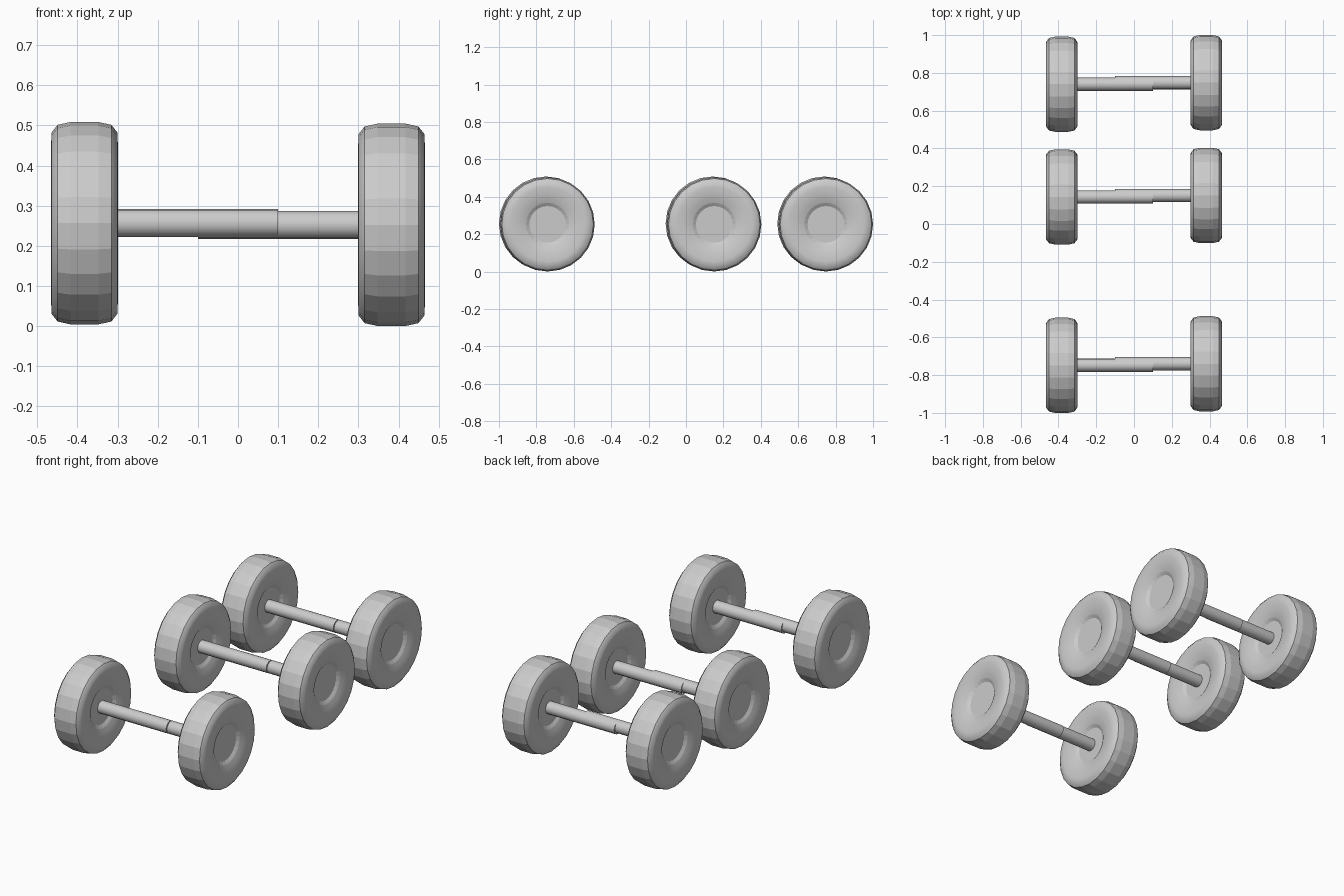
import bpy, bmesh, math
from mathutils import Matrix, Vector

cube = bpy.data.objects.get("Cube")
if cube:
    bpy.data.objects.remove(cube, do_unlink=True)

grey = bpy.data.materials.new("light_grey")
grey.use_nodes = True
colour = (0.6, 0.6, 0.6, 1)
grey.diffuse_color = colour
grey.node_tree.nodes["Principled BSDF"].inputs["Base Color"].default_value = colour

SIDES = 24
HUB_RADIUS = 0.098
HUB_DEPTH = 0.055
# Half of the tyre section: (distance from wheel middle, radius)
SECTION = [(HUB_DEPTH, HUB_RADIUS), (0.066, 0.115), (0.075, 0.14), (0.081, 0.17),
           (0.083, 0.2), (0.082, 0.226), (0.067, 0.245), (0.035, 0.252)]


def add_object(name, mesh, location):
    obj = bpy.data.objects.new(name, mesh)
    obj.location = location
    bpy.context.collection.objects.link(obj)
    return obj


def tyre_mesh():
    """Section swept round the x axis, with flat tread and smooth sidewalls."""
    bm = bmesh.new()
    points = SECTION + [(-x, r) for x, r in reversed(SECTION)]
    rings = []
    for i in range(SIDES):
        a = math.tau * i / SIDES
        rings.append([bm.verts.new((x, r * math.cos(a), r * math.sin(a))) for x, r in points])
    for i, ring in enumerate(rings):
        following = rings[(i + 1) % SIDES]
        for j in range(len(points) - 1):
            face = bm.faces.new((ring[j], ring[j + 1], following[j + 1], following[j]))
            face.smooth = abs(face.calc_center_median().x) > 0.07
    bmesh.ops.recalc_face_normals(bm, faces=bm.faces)
    return finish(bm, "tyre")


def rod_mesh(name, radius, length, sides):
    """Capped cylinder along x with smooth sides."""
    bm = bmesh.new()
    bmesh.ops.create_cone(bm, cap_ends=True, segments=sides, radius1=radius, radius2=radius,
                          depth=length, matrix=Matrix.Rotation(math.pi / 2, 4, "Y"))
    for face in bm.faces:
        face.smooth = len(face.verts) == 4
    for edge in bm.edges:
        edge.smooth = all(f.smooth for f in edge.link_faces)
    return finish(bm, name)


def finish(bm, name):
    mesh = bpy.data.meshes.new(name)
    bm.to_mesh(mesh)
    bm.free()
    mesh.materials.append(grey)
    return mesh


tyre = tyre_mesh()
hub = rod_mesh("hub", HUB_RADIUS, HUB_DEPTH * 2, SIDES)
half_axle = rod_mesh("half_axle", 0.035, 0.44, 16)

# Three axles, each of two overlapping halves that sit slightly out of line
for row, y in (("front", -0.744), ("middle", 0.147), ("rear", 0.744)):
    for side, s in (("left", 1), ("right", -1)):
        centre = Vector((s * 0.3825, y + s * 0.004, 0.2545 - s * 0.002))
        add_object(f"{row}_{side}_tyre", tyre, centre)
        add_object(f"{row}_{side}_hub", hub, centre)
        add_object(f"{row}_{side}_half_axle", half_axle, (s * 0.12, centre.y, centre.z))
